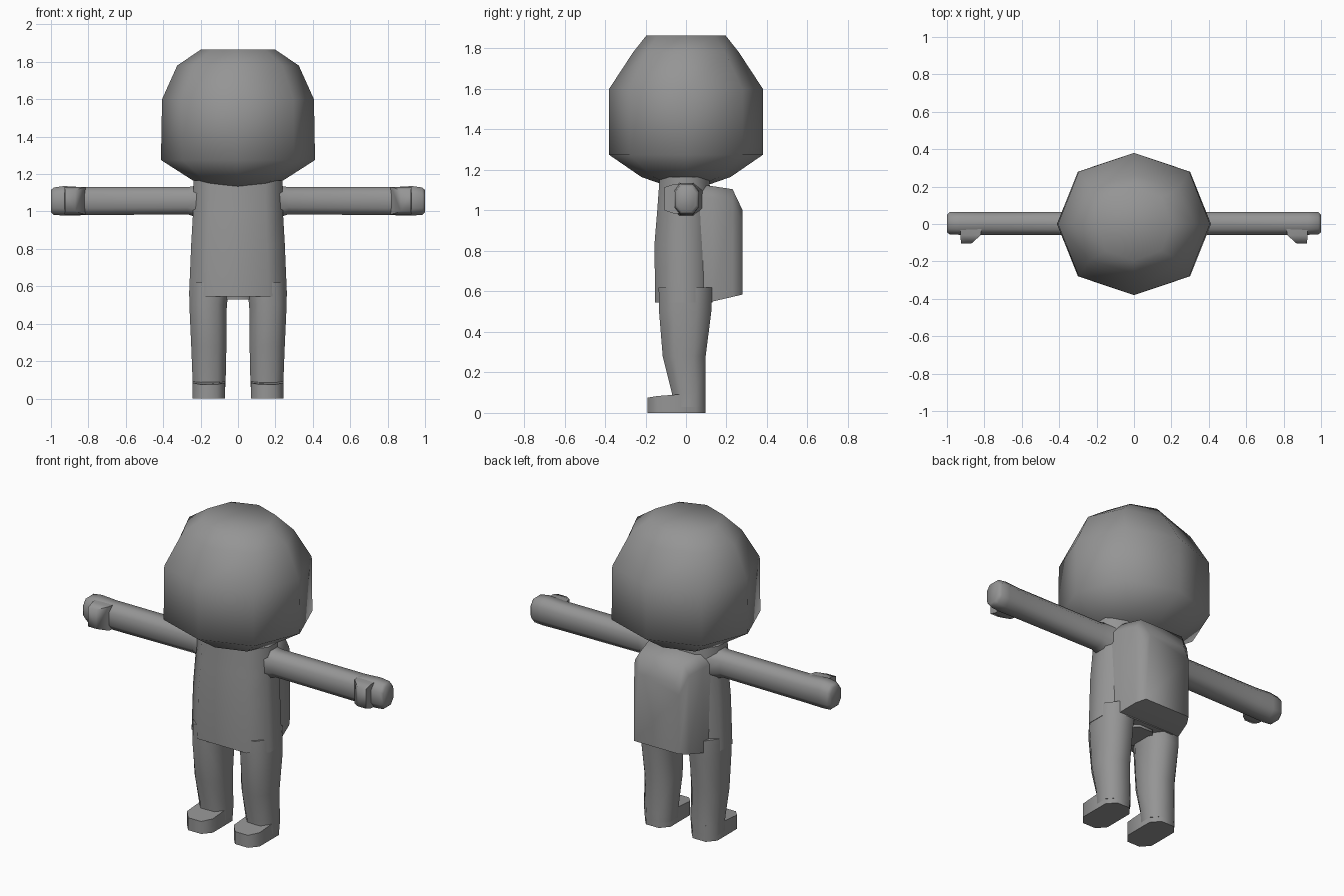
import bpy, bmesh, math
from mathutils import Vector

if "Cube" in bpy.data.objects:
    bpy.data.objects.remove(bpy.data.objects["Cube"])

grey = bpy.data.materials.new("plain grey")
grey.diffuse_color = (0.3, 0.3, 0.3, 1)
grey.use_nodes = True
grey.node_tree.nodes["Principled BSDF"].inputs["Base Color"].default_value = grey.diffuse_color


def loft(name, rings, mirror=False):
    """Skin a list of equal-length vertex loops and close both ends."""
    bm = bmesh.new()
    loops = [[bm.verts.new(p) for p in r] for r in rings]
    n = len(loops[0])
    for a, b in zip(loops, loops[1:]):
        for i in range(n):
            j = (i + 1) % n
            bm.faces.new((a[i], a[j], b[j], b[i]))
    bm.faces.new(loops[0])
    bm.faces.new(loops[-1])
    bmesh.ops.recalc_face_normals(bm, faces=bm.faces)
    me = bpy.data.meshes.new(name)
    bm.to_mesh(me)
    bm.free()
    me.materials.append(grey)
    ob = bpy.data.objects.new(name, me)
    bpy.context.collection.objects.link(ob)
    bpy.ops.object.select_all(action='DESELECT')
    ob.select_set(True)
    bpy.context.view_layer.objects.active = ob
    bpy.ops.object.shade_smooth_by_angle(angle=math.radians(75))
    if mirror:
        m = ob.modifiers.new("Mirror", 'MIRROR')
        m.use_mirror_merge = False
    return ob


def chamfered(x0, x1, y0, y1, a=0.5, b=0.45):
    """Eight-sided outline: a rectangle with its corners cut."""
    cx, cy, rx, ry = (x0 + x1) / 2, (y0 + y1) / 2, (x1 - x0) / 2, (y1 - y0) / 2
    pts = [(1, -b), (1, b), (a, 1), (-a, 1), (-1, b), (-1, -b), (-a, -1), (a, -1)]
    return [(cx + u * rx, cy + v * ry) for u, v in pts]


def flat(z, outline):
    return [Vector((x, y, z)) for x, y in outline]


def octagon(z, rx, ry):
    return [Vector((rx * math.cos(i * math.pi / 4) * (1.03 if i % 2 else 1),
                    ry * math.sin(i * math.pi / 4) * (1.04 if i % 2 else 1), z))
            for i in range(8)]


# Head: eight-sided, narrowing to a flat crown
loft("head", [octagon(*r) for r in [
    (1.13, 0.15, 0.12), (1.165, 0.24, 0.22), (1.275, 0.412, 0.38),
    (1.60, 0.406, 0.38), (1.78, 0.325, 0.262), (1.865, 0.2, 0.195)]])

# Torso: flat chest with chamfered corners
loft("torso", [flat(z, chamfered(-x, x, y0, y1, 0.62, 0.4)) for z, x, y0, y1 in [
    (0.545, 0.262, -0.152, 0.13), (0.83, 0.25, -0.156, 0.13),
    (1.0, 0.24, -0.142, 0.125), (1.165, 0.238, -0.13, 0.115)]])

# Crotch wedge between the legs
loft("crotch", [flat(z, chamfered(-x, x, -0.09, 0.1)) for z, x in [
    (0.49, 0.02), (0.53, 0.09), (0.57, 0.1)][1:]])

# Backpack: side profile lofted from the torso out to a narrower back
loft("backpack", [
    [Vector((x, y, z)) for x, z in
     [(-w, lo), (w, lo), (w, hi - 0.06), (w * 0.8, hi), (-w * 0.8, hi), (-w, hi - 0.06)]]
    for y, w, lo, hi in [(0.05, 0.215, 0.545, 1.13), (0.13, 0.205, 0.55, 1.12),
                         (0.23, 0.18, 0.573, 1.105), (0.28, 0.15, 0.585, 1.0)]])

# Legs
loft("leg", [flat(z, chamfered(*r)) for z, *r in [
    (0.03, 0.07, 0.242, -0.07, 0.097), (0.1, 0.066, 0.243, -0.07, 0.097),
    (0.28, 0.062, 0.25, -0.115, 0.097), (0.5, 0.06, 0.26, -0.133, 0.125),
    (0.62, 0.04, 0.258, -0.135, 0.13)]], mirror=True)

# Feet: top slopes down to the toe
sole = chamfered(0.07, 0.242, -0.19, 0.097, 0.5, 0.65)
loft("foot", [flat(0, sole),
              [Vector((x, y, 0.075 + 0.17 * min(y + 0.19, 0.13))) for x, y in sole]],
     mirror=True)

# Arms with a chamfered fist end
loft("arm", [[Vector((x, y, z)) for y, z in chamfered(y0, y1, z0, z1, 0.5, 0.5)]
             for x, y0, y1, z0, z1 in [
    (0.18, -0.085, 0.085, 0.955, 1.145), (0.27, -0.06, 0.065, 0.985, 1.13),
    (0.83, -0.058, 0.063, 0.98, 1.13), (0.93, -0.058, 0.064, 0.978, 1.136),
    (0.985, -0.055, 0.064, 0.982, 1.128), (1.0, -0.045, 0.05, 0.995, 1.115)]], mirror=True)

# Thumbs: tapered blocks on the front of each hand
loft("thumb", [[Vector((x, y, z)) for x, z in
                [(x0, 0.985 + d), (x1, 0.985 + d), (x1, 1.13 - d), (x0, 1.13 - d)]]
               for y, x0, x1, d in [(0.0, 0.81, 0.93, 0.0), (-0.06, 0.82, 0.928, 0.0),
                                    (-0.105, 0.87, 0.925, 0.015)]], mirror=True)
